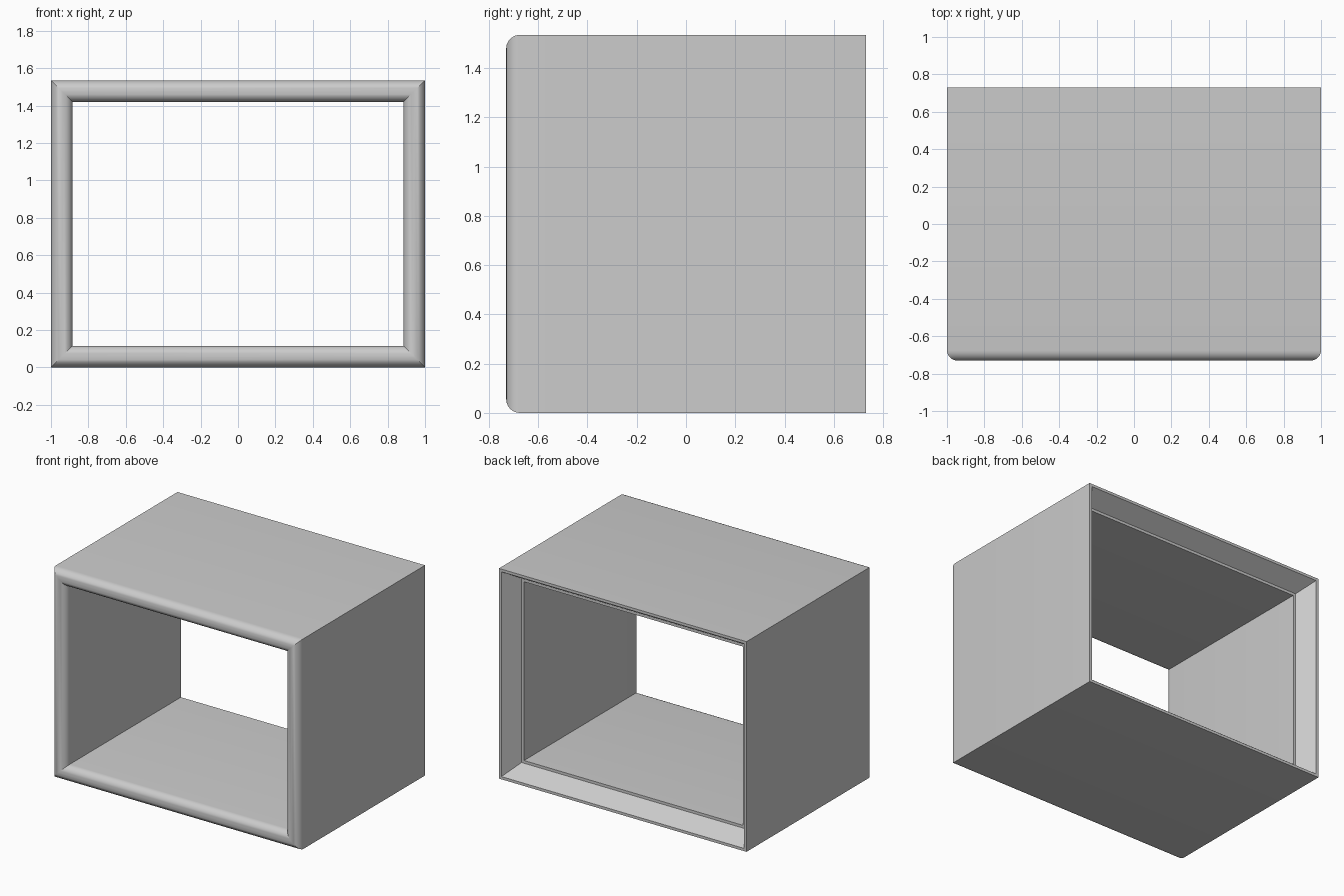
import bpy, bmesh, math

if "Cube" in bpy.data.objects:
    bpy.data.objects.remove(bpy.data.objects["Cube"])

W, D, H = 2.0, 1.46, 1.535      # overall size
WALL = 0.115                    # frame thickness
R = 0.055                       # front edge rounding
RIM, LEDGE, RECESS = 0.02, 0.095, 0.125   # flared recess at the back
SEG = 6
yf, yb = -D / 2, D / 2


def arc(cx, cy, a0, a1):
    """Quarter-round points (inset, y)."""
    return [(cx + R * math.cos(math.radians(a0 + (a1 - a0) * i / SEG)),
             cy + R * math.sin(math.radians(a0 + (a1 - a0) * i / SEG)))
            for i in range(SEG + 1)]


# Wall cross-section as (inset from outside, y)
profile = [(0, yb)]
profile += arc(R, yf + R, 180, 270)
profile += arc(WALL - R, yf + R, 270, 360)
profile += [(WALL, yb - RECESS), (LEDGE, yb - RECESS), (RIM, yb)]

# Sweep the section round the rectangle with mitred corners
bm = bmesh.new()
rings = []
for sx, top in ((-1, 0), (1, 0), (1, 1), (-1, 1)):
    rings.append([bm.verts.new((sx * (W / 2 - t), y, H - t if top else t))
                  for t, y in profile])
n = len(profile)
for k in range(4):
    a, b = rings[k], rings[(k + 1) % 4]
    for i in range(n):
        j = (i + 1) % n
        bm.faces.new((a[i], a[j], b[j], b[i]))
bmesh.ops.recalc_face_normals(bm, faces=bm.faces)

mesh = bpy.data.meshes.new("open_box_frame")
bm.to_mesh(mesh)
bm.free()
frame = bpy.data.objects.new("open_box_frame", mesh)
bpy.context.collection.objects.link(frame)

# Smooth the rounded front, keep the other edges sharp
bpy.context.view_layer.objects.active = frame
frame.select_set(True)
bpy.ops.object.shade_smooth_by_angle(angle=math.radians(28))
